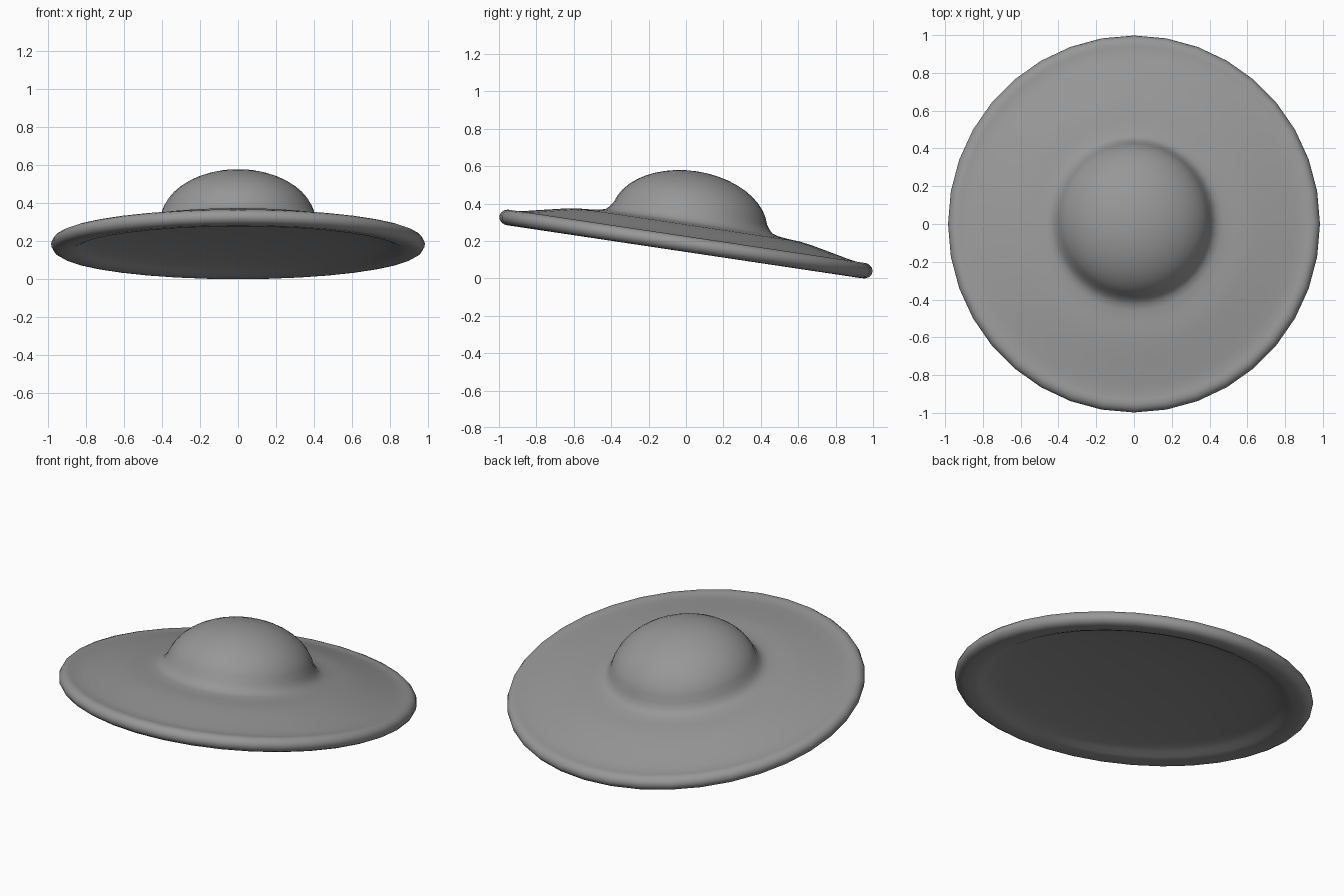
import bpy, bmesh, math
from mathutils import Matrix

if "Cube" in bpy.data.objects:
    bpy.data.objects.remove(bpy.data.objects["Cube"])

SIDES = 36
TILT = math.radians(-8.5)

# Half profile (radius, height): concave underside, rolled rim, brim, fillet
profile = [(0.0, 0.1), (0.15, 0.099), (0.3, 0.095), (0.45, 0.086), (0.6, 0.072), (0.72, 0.056),
           (0.8, 0.041), (0.84, 0.028), (0.87, 0.013), (0.9, 0.003)]
for i in range(9):                                   # rolled rim
    a = math.radians(-95 + i * 25)
    profile.append((0.96 + 0.049 * math.cos(a), 0.042 + 0.042 * math.sin(a)))
profile += [(0.92, 0.0825), (0.88, 0.089), (0.82, 0.102), (0.74, 0.119), (0.66, 0.136),
            (0.6, 0.145), (0.54, 0.149), (0.48, 0.156), (0.449, 0.166), (0.43, 0.185)]
for i in range(11):                                  # dome
    a = math.radians(10 + i * 8)
    profile.append((0.42 * math.cos(a), 0.162 + 0.273 * math.sin(a)))
profile[-1] = (0.0, 0.435)

# Spin the profile into a closed saucer
bm = bmesh.new()
verts = [bm.verts.new((0, r, h)) for r, h in profile]
edges = [bm.edges.new(p) for p in zip(verts, verts[1:])]
bmesh.ops.spin(bm, geom=verts + edges, cent=(0, 0, 0), axis=(0, 0, 1),
               angle=math.tau, steps=SIDES, use_merge=True)
bmesh.ops.remove_doubles(bm, verts=bm.verts, dist=0.0005)
bmesh.ops.recalc_face_normals(bm, faces=bm.faces)

# Slightly narrower across x, then tipped down toward the back
bm.transform(Matrix.Rotation(TILT, 4, 'X') @ Matrix.Diagonal((0.976, 1.0, 1.0, 1.0)))
low = min(v.co.z for v in bm.verts)
mid = (min(v.co.y for v in bm.verts) + max(v.co.y for v in bm.verts)) / 2
bm.transform(Matrix.Translation((0, -mid, -low)))
for f in bm.faces:
    f.smooth = True

mesh = bpy.data.meshes.new("domed_saucer")
bm.to_mesh(mesh)
bm.free()
grey = bpy.data.materials.new("dark_grey")
grey.diffuse_color = (0.31, 0.31, 0.31, 1)
grey.use_nodes = True
grey.node_tree.nodes["Principled BSDF"].inputs["Base Color"].default_value = grey.diffuse_color
mesh.materials.append(grey)
bpy.context.collection.objects.link(bpy.data.objects.new("domed_saucer", mesh))
